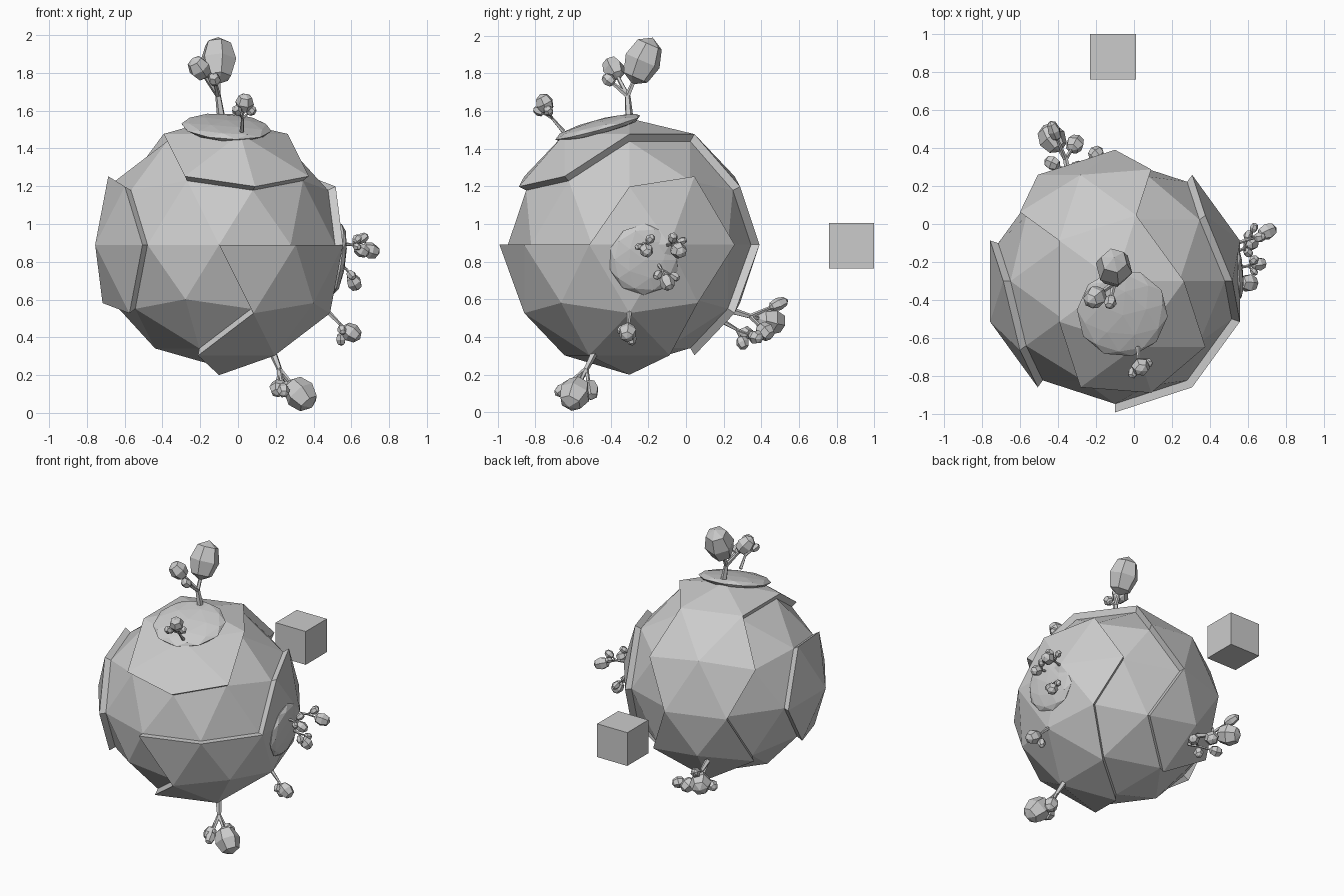
import bpy, bmesh, random
from mathutils import Vector, Matrix

if "Cube" in bpy.data.objects:
    bpy.data.objects.remove(bpy.data.objects["Cube"])

random.seed(4)
C = Vector((-0.10, -0.30, 0.89))   # planet centre
R_LOW, R_HIGH = 0.645, 0.69        # sea level and plate level


def finish(bm, name):
    bmesh.ops.recalc_face_normals(bm, faces=bm.faces[:])
    me = bpy.data.meshes.new(name)
    bm.to_mesh(me)
    bm.free()
    ob = bpy.data.objects.new(name, me)
    bpy.context.collection.objects.link(ob)
    return ob


# Planet: low-poly sphere with raised continental plates, each a union of vertex fans
plates = [
    [(0, 0, 1), (.162, -.5, .851), (-.263, .809, .526), (-.276, .85, -.447)],
    [(.951, .309, 0), (.851, 0, -.526), (.724, -.526, -.447), (.425, -.309, -.851)],
    [(-.951, -.309, 0)],
]
extra_face = Vector((.284, -.873, -.175)).normalized()
bm = bmesh.new()
bmesh.ops.create_icosphere(bm, subdivisions=2, radius=R_LOW)
picked = set()
for fan in plates:
    for d in fan:
        v = min(bm.verts, key=lambda v: (v.co.normalized() - Vector(d)).length)
        picked.update(v.link_faces)
picked.add(max(bm.faces, key=lambda f: f.calc_center_median().normalized().dot(extra_face)))
ext = bmesh.ops.extrude_face_region(bm, geom=list(picked))
for v in [g for g in ext["geom"] if isinstance(g, bmesh.types.BMVert)]:
    v.co = v.co.normalized() * R_HIGH
top = max(bm.verts, key=lambda v: v.co.z)
top.co.z = 0.67
old = [f for f in picked if f.is_valid]
if old:
    bmesh.ops.delete(bm, geom=old, context='FACES')
finish(bm, "planet").location = C


def axis_matrix(direction):
    return Vector(direction).to_track_quat('Z', 'Y').to_matrix().to_4x4()


# Low hills on the plates
def hill(name, direction, dist, width, height):
    bm = bmesh.new()
    d = Vector(direction).normalized()
    m = Matrix.Translation(C + d * dist) @ axis_matrix(d) @ Matrix.Diagonal((width, width, height, 1))
    bmesh.ops.create_icosphere(bm, subdivisions=2, radius=1, matrix=m)
    finish(bm, name)


hill("top_hill", (.06, -.26, .96), .645, .24, .04)
hill("side_hill", (.97, .12, -.12), .635, .19, .04)


# Trees: tapered limbs and faceted leaf clumps
def limb(bm, a, b, r1, r2):
    a, b = Vector(a), Vector(b)
    m = Matrix.Translation((a + b) / 2) @ axis_matrix(b - a)
    bmesh.ops.create_cone(bm, cap_ends=True, segments=5, radius1=r1, radius2=r2,
                          depth=(b - a).length, matrix=m)


def tree(name, base, fork, clumps, r):
    bm = bmesh.new()
    limb(bm, base, fork, r, r * .65)
    for x, y, z, w, h in clumps:
        p = Vector((x, y, z))
        d = p - Vector(fork)
        limb(bm, fork, p, r * .6, r * .35)
        m = (Matrix.Translation(p) @ axis_matrix(d)
             @ Matrix.Rotation(random.uniform(0, 1), 4, 'Z') @ Matrix.Diagonal((w, w, h, 1)))
        bmesh.ops.create_uvsphere(bm, u_segments=6, v_segments=4, radius=1, matrix=m)
    finish(bm, name)


tree("top_tree", (-.085, -.30, 1.54), (-.105, -.31, 1.68),
     [(-.105, -.23, 1.865, .1, .135), (-.205, -.385, 1.825, .06, .07),
      (-.125, -.41, 1.765, .035, .04)], .024)
tree("top_small_tree", (.02, -.65, 1.49), (.025, -.71, 1.56),
     [(.035, -.75, 1.64, .05, .055), (-.005, -.78, 1.6, .028, .035),
      (.07, -.73, 1.6, .028, .03)], .012)
tree("side_tree_a", (.54, -.10, .89), (.61, -.08, .89),
     [(.70, -.04, .86, .045, .055), (.66, -.07, .925, .028, .035),
      (.63, -.02, .91, .022, .028)], .011)
tree("side_tree_b", (.54, -.23, .90), (.60, -.22, .89),
     [(.655, -.21, .86, .038, .045), (.63, -.19, .92, .025, .03),
      (.63, -.25, .88, .02, .025)], .011)
tree("side_tree_c", (.53, -.15, .79), (.575, -.13, .76),
     [(.615, -.10, .69, .042, .048), (.60, -.15, .73, .025, .03),
      (.60, -.06, .72, .025, .03)], .011)
tree("lower_side_tree", (.48, -.30, .53), (.54, -.305, .47),
     [(.60, -.31, .425, .05, .058), (.545, -.29, .39, .028, .036),
      (.55, -.34, .44, .025, .03)], .013)
tree("bottom_tree", (.18, -.48, .33), (.22, -.53, .23),
     [(.33, -.59, .10, .085, .1), (.21, -.62, .13, .045, .05),
      (.28, -.51, .12, .05, .06), (.24, -.66, .12, .035, .045)], .022)
tree("back_tree_a", (-.34, .24, .54), (-.36, .34, .51),
     [(-.43, .45, .485, .075, .085), (-.42, .49, .575, .035, .06),
      (-.31, .42, .43, .05, .055)], .02)
tree("back_tree_b", (-.30, .20, .48), (-.32, .27, .44),
     [(-.43, .32, .42, .04, .045), (-.20, .37, .40, .04, .045),
      (-.30, .30, .37, .035, .04)], .014)

# Floating cube behind the planet
bm = bmesh.new()
bmesh.ops.create_cube(bm, size=.24)
finish(bm, "floating_cube").location = (-.11, .878, .885)
